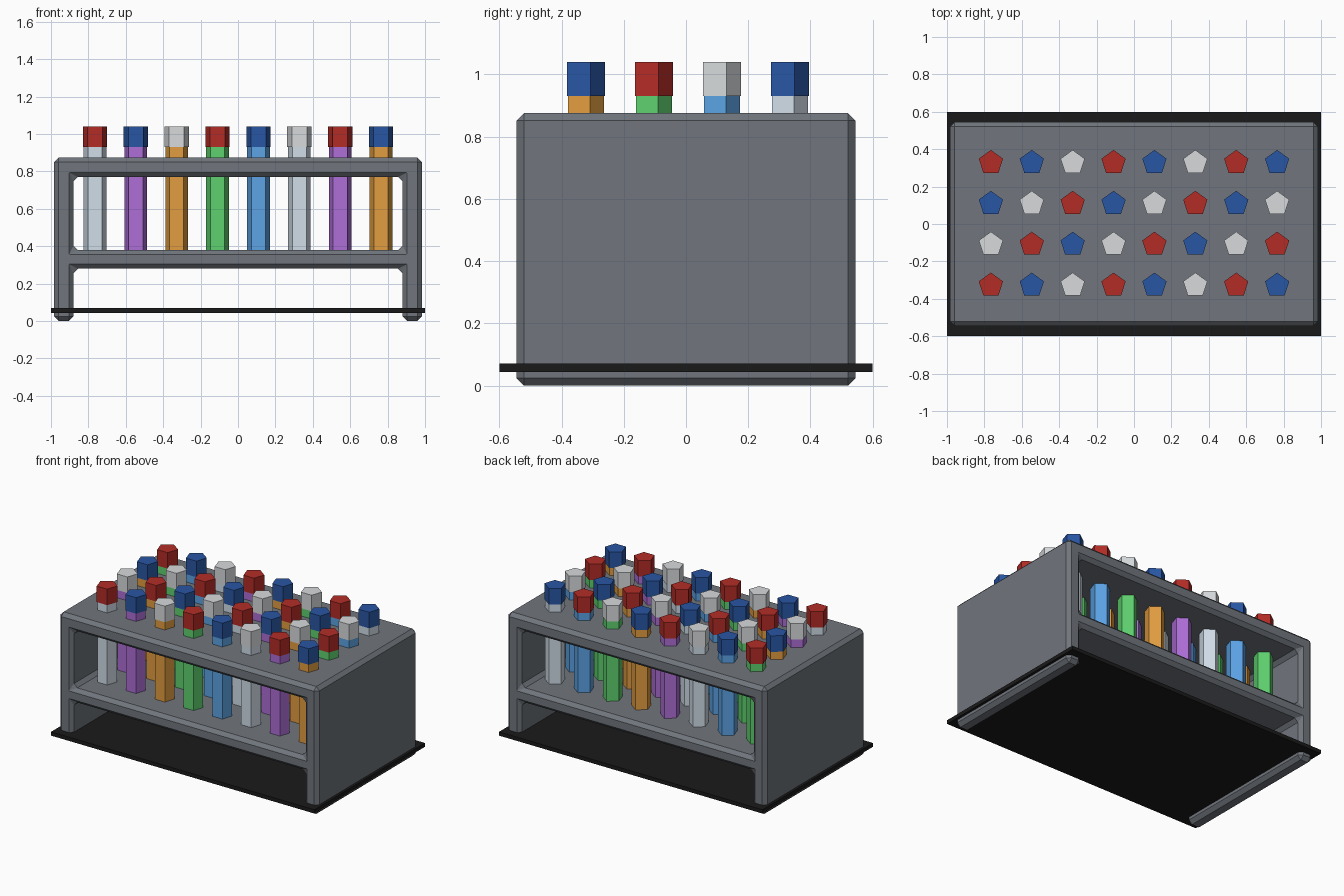
import bpy, bmesh, math

if "Cube" in bpy.data.objects:
    bpy.data.objects.remove(bpy.data.objects["Cube"])


def material(name, rgb):
    # rgb as seen on screen, converted to linear
    m = bpy.data.materials.new(name)
    m.diffuse_color = [(c / 255) ** 2.2 for c in rgb] + [1]
    m.use_nodes = True
    m.node_tree.nodes["Principled BSDF"].inputs["Base Color"].default_value = m.diffuse_color
    return m


def finish(name, bm, mat):
    bmesh.ops.recalc_face_normals(bm, faces=bm.faces)
    mesh = bpy.data.meshes.new(name)
    bm.to_mesh(mesh)
    bm.free()
    mesh.materials.append(mat)
    ob = bpy.data.objects.new(name, mesh)
    bpy.context.collection.objects.link(ob)
    return ob


def prism(name, x, y, z0, z1, radius, mat, sides=5):
    # upright prism with one corner pointing to the back
    bm = bmesh.new()
    ring = [bm.verts.new((x + radius * math.cos(a), y + radius * math.sin(a), z0))
            for a in (math.pi / 2 + math.tau * k / sides for k in range(sides))]
    face = bm.faces.new(ring)
    out = bmesh.ops.extrude_face_region(bm, geom=[face], use_keep_orig=True)
    for v in out["geom"]:
        if isinstance(v, bmesh.types.BMVert):
            v.co.z = z1
    return finish(name, bm, mat)


rack_mat = material("rack_grey", (112, 117, 124))
black = material("base_black", (32, 32, 32))
cap_mats = [material("cap_red", (178, 48, 43)),
            material("cap_blue", (45, 87, 163)),
            material("cap_white", (214, 217, 219))]
tube_mats = [material("tube_clear", (208, 221, 232)),
             material("tube_purple", (172, 110, 214)),
             material("tube_orange", (226, 156, 66)),
             material("tube_green", (94, 208, 110)),
             material("tube_blue", (92, 162, 228))]

# Rack frame: front profile of legs, shelf and top, extruded through the depth
xs = [-0.983, -0.88, 0.88, 0.983]
zs = [0, 0.28, 0.38, 0.77, 0.875]
half_depth = 0.545
bm = bmesh.new()
grid = {(i, k): bm.verts.new((x, -half_depth, z))
        for i, x in enumerate(xs) for k, z in enumerate(zs)}
for i in range(3):
    for k in range(4):
        if i != 1 or k in (1, 3):
            bm.faces.new([grid[i, k], grid[i + 1, k], grid[i + 1, k + 1], grid[i, k + 1]])
out = bmesh.ops.extrude_face_region(bm, geom=bm.faces[:], use_keep_orig=True)
for v in out["geom"]:
    if isinstance(v, bmesh.types.BMVert):
        v.co.y = half_depth
bmesh.ops.recalc_face_normals(bm, faces=bm.faces)
rack = finish("rack_frame", bm, rack_mat)
bevel = rack.modifiers.new("edge_chamfer", "BEVEL")
bevel.width = 0.024
bevel.segments = 1
bevel.limit_method = "ANGLE"

# Base tray
bm = bmesh.new()
bmesh.ops.create_cube(bm, size=1)
for v in bm.verts:
    v.co = (v.co.x * 2, v.co.y * 1.2, 0.057 + v.co.z * 0.026)
finish("base_tray", bm, black)

# Tubes with caps, 8 columns by 4 rows
for j in range(4):
    for i in range(8):
        x = (i - 3.5) * 0.2186
        y = (j - 1.5) * 0.2186
        prism(f"tube_{j}_{i}", x, y, 0.33, 0.935, 0.064, tube_mats[(i + j) % 5])
        prism(f"cap_{j}_{i}", x, y, 0.93, 1.04, 0.068, cap_mats[(i + 2 * j) % 3])
